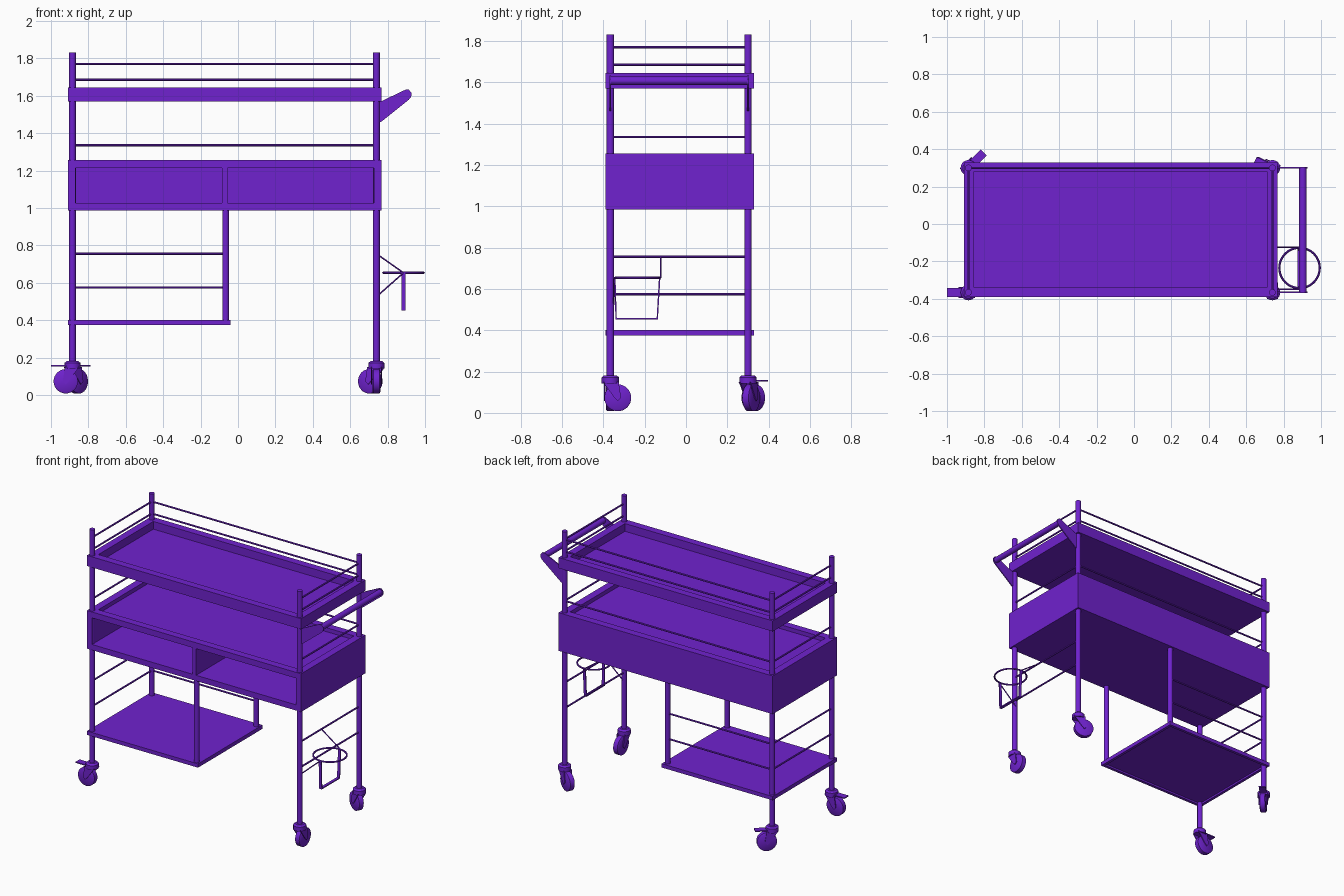
import bpy, bmesh, math
from mathutils import Vector, Matrix

if "Cube" in bpy.data.objects:
    bpy.data.objects.remove(bpy.data.objects["Cube"])

purple = bpy.data.materials.new("purple_paint")
purple.use_nodes = True
colour = (0.16, 0.016, 0.62, 1)
purple.diffuse_color = colour
purple.node_tree.nodes["Principled BSDF"].inputs["Base Color"].default_value = colour

XL, XR, YF, YB = -0.885, 0.74, -0.366, 0.30      # post centres
X0, X1, Y0, Y1 = -0.91, 0.767, -0.39, 0.33       # tray outline
XM = -0.066                                      # middle posts


def finish(name, bm, smooth=False):
    bmesh.ops.recalc_face_normals(bm, faces=bm.faces)
    mesh = bpy.data.meshes.new(name)
    bm.to_mesh(mesh)
    bm.free()
    ob = bpy.data.objects.new(name, mesh)
    bpy.context.collection.objects.link(ob)
    mesh.materials.append(purple)
    if smooth:
        bpy.ops.object.select_all(action='DESELECT')
        ob.select_set(True)
        bpy.context.view_layer.objects.active = ob
        bpy.ops.object.shade_smooth_by_angle(angle=math.radians(35))
    return ob


def add_box(bm, lo, hi):
    lo, hi = Vector(lo), Vector(hi)
    m = Matrix.Translation((lo + hi) / 2) @ Matrix.Diagonal((*(hi - lo), 1))
    bmesh.ops.create_cube(bm, size=1, matrix=m)


def box(name, lo, hi):
    bm = bmesh.new()
    add_box(bm, lo, hi)
    return finish(name, bm)


def add_rod(bm, a, b, r, sides=16, r2=None):
    a, b = Vector(a), Vector(b)
    rot = (b - a).to_track_quat('Z', 'Y').to_matrix().to_4x4()
    bmesh.ops.create_cone(bm, cap_ends=True, segments=sides, radius1=r,
                          radius2=r if r2 is None else r2, depth=(b - a).length,
                          matrix=Matrix.Translation((a + b) / 2) @ rot)


def rod(name, a, b, r, sides=16):
    bm = bmesh.new()
    add_rod(bm, a, b, r, sides)
    return finish(name, bm, True)


def carve(ob, lo, hi):
    cutter = box("cutter", lo, hi)
    cutter.hide_render = True
    mod = ob.modifiers.new("carve", 'BOOLEAN')
    mod.operation, mod.object, mod.solver = 'DIFFERENCE', cutter, 'EXACT'
    bpy.context.view_layer.objects.active = ob
    bpy.ops.object.modifier_apply(modifier=mod.name)
    bpy.data.objects.remove(cutter)


def extrude_profile(bm, points, offset):
    face = bm.faces.new([bm.verts.new(p) for p in points])
    new = bmesh.ops.extrude_face_region(bm, geom=[face])["geom"]
    bmesh.ops.translate(bm, vec=offset, verts=[g for g in new if isinstance(g, bmesh.types.BMVert)])


# Top tray
RIM = 0.053
top_tray = box("top_tray", (X0, Y0, 1.57), (X1, Y1, 1.645))
carve(top_tray, (X0 + RIM, Y0 + RIM, 1.59), (X1 - RIM, Y1 - RIM, 1.7))

# Cabinet with a shallow tray on top and two open bays
cabinet = box("cabinet", (X0, Y0, 0.985), (X1, Y1, 1.255))
carve(cabinet, (X0 + RIM, Y0 + RIM, 1.227), (X1 - RIM, Y1 - RIM, 1.3))
for left, right in ((-0.87, -0.085), (-0.055, 0.727)):
    carve(cabinet, (left, -0.5, 1.025), (right, Y1 - 0.03, 1.213))

# Lower shelf, hollow underneath
shelf = box("lower_shelf", (X0, Y0, 0.375), (-0.04, Y1, 0.402))
carve(shelf, (X0 + 0.02, Y0 + 0.02, 0.3), (-0.06, Y1 - 0.02, 0.388))

# Posts
for side, y in (("front", YF), ("back", YB)):
    rod(f"{side}_right_post", (XL, y, 0.16), (XL, y, 1.83), 0.018)
    rod(f"{side}_left_post", (XR, y, 0.16), (XR, y, 1.83), 0.018)
    rod(f"{side}_middle_post", (XM, y, 0.39), (XM, y, 1.0), 0.018)

# Guard rails on both ends and the back
for i, z in enumerate((1.77, 1.685, 1.335, 0.755, 0.575)):
    rod(f"right_rail_{i}", (XL, YF, z), (XL, YB, z), 0.006, 10)
    rod(f"left_rail_{i}", (XR, YF, z), (XR, YB, z), 0.006, 10)
    rod(f"back_rail_{i}", (XL, YB, z), (XR if z > 1 else XM, YB, z), 0.006, 10)

# Push handle: two tapered plates and a grip
arm = [(0.755, 1.565), (0.895, 1.632), (0.913, 1.632), (0.928, 1.616),
       (0.926, 1.594), (0.913, 1.578), (0.765, 1.46), (0.755, 1.46)]
for side, y in (("front", YF), ("back", YB)):
    bm = bmesh.new()
    extrude_profile(bm, [(x, y - 0.004, z) for x, z in arm], (0, 0.008, 0))
    finish(f"{side}_handle_arm", bm)
rod("handle_grip", (0.903, YF, 1.607), (0.903, YB, 1.607), 0.02, 20)

# Bottle holder: ring, flat cradle strap and two struts
bm = bmesh.new()
RX, RY, RZ, N, M = 0.885, -0.235, 0.653, 40, 8
rings = []
for i in range(N):
    a = math.tau * i / N
    rings.append([bm.verts.new((RX + (0.108 + 0.006 * math.cos(b)) * math.cos(a),
                                RY + (0.108 + 0.006 * math.cos(b)) * math.sin(a),
                                RZ + 0.006 * math.sin(b)))
                  for b in (math.tau * j / M for j in range(M))])
for i in range(N):
    for j in range(M):
        p, q, k = rings[i], rings[(i + 1) % N], (j + 1) % M
        bm.faces.new((p[j], q[j], q[k], p[k]))
finish("holder_ring", bm, True)

strap = [(-0.348, RZ), (-0.341, 0.452), (-0.136, 0.452), (-0.124, RZ),
         (-0.131, RZ), (-0.142, 0.459), (-0.335, 0.459), (-0.341, RZ)]
bm = bmesh.new()
extrude_profile(bm, [(RX - 0.01, y, z) for y, z in strap], (0.02, 0, 0))
finish("holder_strap", bm)
rod("holder_upper_strut", (XR, -0.123, 0.755), (RX, -0.123, RZ), 0.004, 8)
rod("holder_lower_strut", (XR, -0.35, 0.525), (RX, -0.35, RZ), 0.004, 8)


# Swivel casters, built pointing along +x and then turned
def caster(name, x, y, angle, brake):
    place = Matrix.Translation((x, y, 0)) @ Matrix.Rotation(math.radians(angle), 4, 'Z')
    trail, hub = 0.036, 0.073

    def done(part, bm):
        bm.transform(place)
        finish(f"{name}_{part}", bm, True)

    bm = bmesh.new()
    add_rod(bm, (trail, -0.016, hub), (trail, 0.016, hub), 0.065, 32)
    for s in (-1, 1):
        add_rod(bm, (trail, s * 0.016, hub), (trail, s * 0.022, hub), 0.065, 32, 0.055)
    done("wheel", bm)

    bm = bmesh.new()
    add_rod(bm, (0, 0, 0.142), (0, 0, 0.172), 0.042, 24)
    add_rod(bm, (0, 0, 0.172), (0, 0, 0.182), 0.042, 24, 0.03)
    fork = [(-0.036, 0.15), (0.04, 0.15), (trail + 0.016, hub),
            (trail, hub - 0.016), (trail - 0.016, hub)]
    for s in (-1, 1):
        extrude_profile(bm, [(px, s * 0.024, pz) for px, pz in fork], (0, s * 0.006, 0))
    done("fork", bm)

    if brake:
        bm = bmesh.new()
        add_box(bm, (0.02, -0.023, 0.152), (0.115, 0.023, 0.159))
        done("brake_pedal", bm)


caster("front_right_caster", XL, YF, 180, True)
caster("back_right_caster", XL, YB, 45, True)
caster("front_left_caster", XR, YF, 90, False)
caster("back_left_caster", XR, YB, 155, False)
